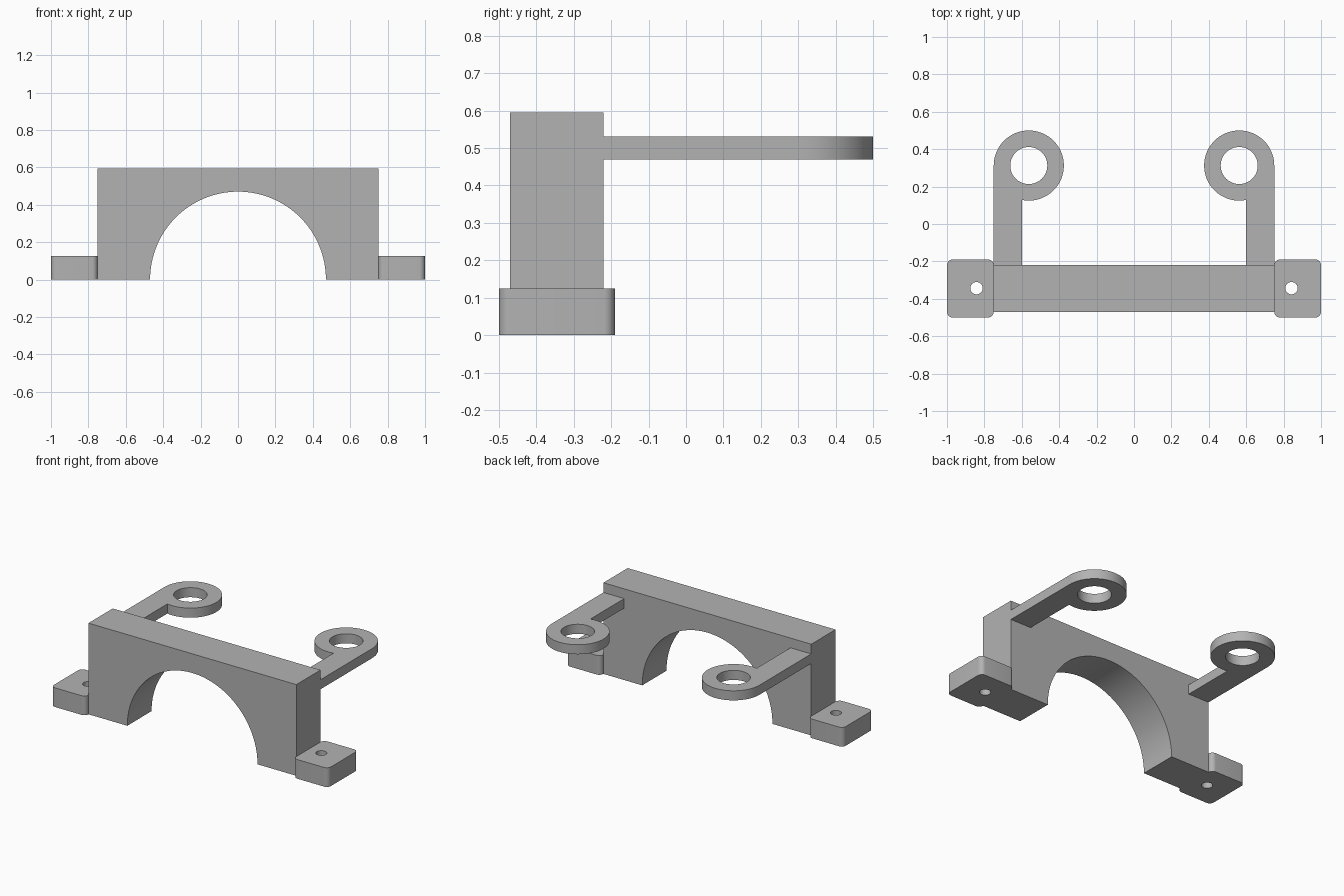
import bpy
import bmesh
from math import acos, cos, pi, radians, sin, tau
from mathutils import Matrix, Vector

cube = bpy.data.objects.get("Cube")
if cube:
    bpy.data.objects.remove(cube, do_unlink=True)

grey = bpy.data.materials.new("plain grey")
grey.use_nodes = True
colour = (0.45, 0.45, 0.45, 1)
grey.diffuse_color = colour
shader = next(n for n in grey.node_tree.nodes if n.type == "BSDF_PRINCIPLED")
shader.inputs["Base Color"].default_value = colour


def arc(cx, cy, r, start, end, steps):
    """Points along an arc, both ends included."""
    angles = [start + (end - start) * i / steps for i in range(steps + 1)]
    return [(cx + r * cos(a), cy + r * sin(a)) for a in angles]


def circle(cx, cy, r, steps=64):
    return arc(cx, cy, r, 0, tau, steps)[:-1]


def rounded_rectangle(x0, x1, y0, y1, r):
    corners = [(x1 - r, y1 - r), (x0 + r, y1 - r), (x0 + r, y0 + r), (x1 - r, y0 + r)]
    return [p for i, (x, y) in enumerate(corners)
            for p in arc(x, y, r, i * pi / 2, (i + 1) * pi / 2, 8)]


def plate(name, loops, thickness, placement, mirrored=False):
    """Fill an outline with optional holes and extrude it along its normal."""
    bm = bmesh.new()
    edges = []
    for loop in loops:
        verts = [bm.verts.new((x, y, 0)) for x, y in loop]
        edges += [bm.edges.new((v, verts[i - 1])) for i, v in enumerate(verts)]
    bmesh.ops.triangle_fill(bm, edges=edges, use_beauty=True, normal=(0, 0, 1))
    result = bmesh.ops.extrude_face_region(bm, geom=bm.faces[:], use_keep_orig=True)
    top = [g for g in result["geom"] if isinstance(g, bmesh.types.BMVert)]
    bmesh.ops.translate(bm, verts=top, vec=Vector((0, 0, thickness)))
    bm.transform(placement)
    bmesh.ops.recalc_face_normals(bm, faces=bm.faces[:])
    mesh = bpy.data.meshes.new(name)
    bm.to_mesh(mesh)
    bm.free()
    mesh.materials.append(grey)
    obj = bpy.data.objects.new(name, mesh)
    bpy.context.collection.objects.link(obj)
    bpy.ops.object.select_all(action="DESELECT")
    obj.select_set(True)
    bpy.context.view_layer.objects.active = obj
    bpy.ops.object.shade_smooth_by_angle(angle=radians(30))
    if mirrored:
        obj.modifiers.new("left and right", "MIRROR")
    return obj


# Arched bridge block, profile standing upright and extruded front to back
back_y = -0.22
arch = arc(0, 0, 0.47, 0, pi, 64)
block = [(0.75, 0), (0.75, 0.595), (-0.75, 0.595), (-0.75, 0)] + arch[::-1]
upright = Matrix.Translation((0, back_y, 0)) @ Matrix.Rotation(pi / 2, 4, "X")
plate("arched_block", [block], 0.25, upright)

# Rounded mounting feet with bolt holes
foot = rounded_rectangle(0.75, 1, -0.5, -0.19, 0.03)
plate("mounting_feet", [foot, circle(0.842, -0.343, 0.033, 32)], 0.125,
      Matrix.Identity(4), mirrored=True)

# Rear arms ending in ring eyelets
ring_x, ring_y, ring_r, arm_in, arm_out = 0.5625, 0.3125, 0.1875, 0.6, 0.75
end = tau - acos((arm_in - ring_x) / ring_r)
arm = [(arm_in, back_y), (arm_out, back_y)] + arc(ring_x, ring_y, ring_r, 0, end, 56)
plate("eyelet_arms", [arm, circle(ring_x, ring_y, 0.099)], 0.0625,
      Matrix.Translation((0, 0, 0.469)), mirrored=True)
